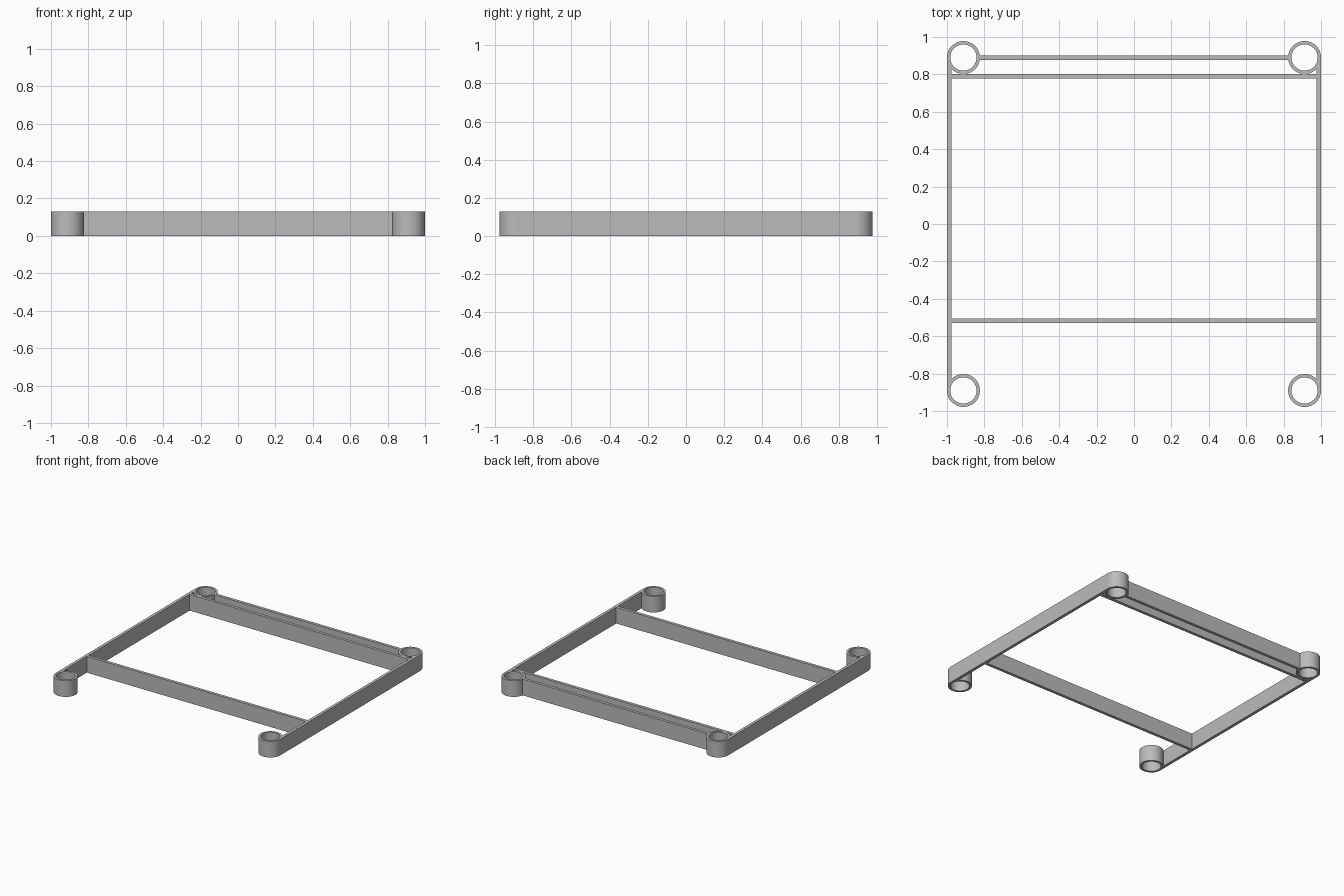
import bpy
import math

HEIGHT = 0.13
WALL = 0.024
RING_X, RING_Y = 0.912, 0.89
OUTER, INNER = 0.088, 0.07
SIDES = 64

if "Cube" in bpy.data.objects:
    bpy.data.objects.remove(bpy.data.objects["Cube"], do_unlink=True)

grey = bpy.data.materials.new("plain grey")
grey.use_nodes = True
colour = (0.5, 0.5, 0.5, 1)
grey.diffuse_color = colour
grey.node_tree.nodes["Principled BSDF"].inputs["Base Color"].default_value = colour


def make_mesh(name, verts, faces):
    mesh = bpy.data.meshes.new(name)
    mesh.from_pydata(verts, [], faces)
    mesh.materials.append(grey)
    obj = bpy.data.objects.new(name, mesh)
    bpy.context.collection.objects.link(obj)
    return obj


def bar(name, x, y, width, depth):
    """Upright strip standing on the ground, centred on x and y."""
    bpy.ops.mesh.primitive_cube_add(size=1, location=(x, y, HEIGHT / 2))
    obj = bpy.context.object
    obj.name = name
    obj.scale = (width, depth, HEIGHT)
    bpy.ops.object.transform_apply(location=True, rotation=False, scale=True)
    obj.data.materials.append(grey)
    return obj


def ring(name, x, y):
    """Open tube with a square wall section swept round the z axis."""
    section = [(OUTER, 0), (OUTER, HEIGHT), (INNER, HEIGHT), (INNER, 0)]
    n = len(section)
    verts, faces = [], []
    for i in range(SIDES):
        a = math.tau * i / SIDES
        verts += [(x + r * math.cos(a), y + r * math.sin(a), z) for r, z in section]
        j = (i + 1) % SIDES
        for k in range(n):
            m = (k + 1) % n
            faces.append((i * n + k, j * n + k, j * n + m, i * n + m))
    obj = make_mesh(name, verts, faces)
    bpy.ops.object.select_all(action="DESELECT")
    obj.select_set(True)
    bpy.context.view_layer.objects.active = obj
    bpy.ops.object.shade_smooth_by_angle(angle=math.radians(30))
    return obj


# Side rails, hollowed where they meet the corner rings
for side, sx in (("left", 1), ("right", -1)):
    rail = bar(side + "_rail", sx * (1 - WALL / 2), 0, WALL, 2 * RING_Y - 0.01)
    for end, sy in (("front", -1), ("back", 1)):
        ring(f"{end}_{side}_ring", sx * RING_X, sy * RING_Y)
        bpy.ops.mesh.primitive_cylinder_add(
            vertices=SIDES, radius=OUTER - 0.002, depth=1,
            location=(sx * RING_X, sy * RING_Y, 0))
        cutter = bpy.context.object
        cutter.name = f"{end}_{side}_cutter"
        cutter.hide_render = True
        cutter.hide_viewport = True
        cut = rail.modifiers.new(end + "_cut", "BOOLEAN")
        cut.operation = "DIFFERENCE"
        cut.solver = "EXACT"
        cut.object = cutter

# Cross bars between the rails
span = 2 * (1 - WALL)
bar("front_cross_bar", 0, -0.518, span, WALL)
bar("back_cross_bar", 0, 0.79, span, WALL)

# Back bar joining the two back rings
bar("back_bar", 0, RING_Y, 2 * (RING_X - OUTER + 0.002), WALL)
